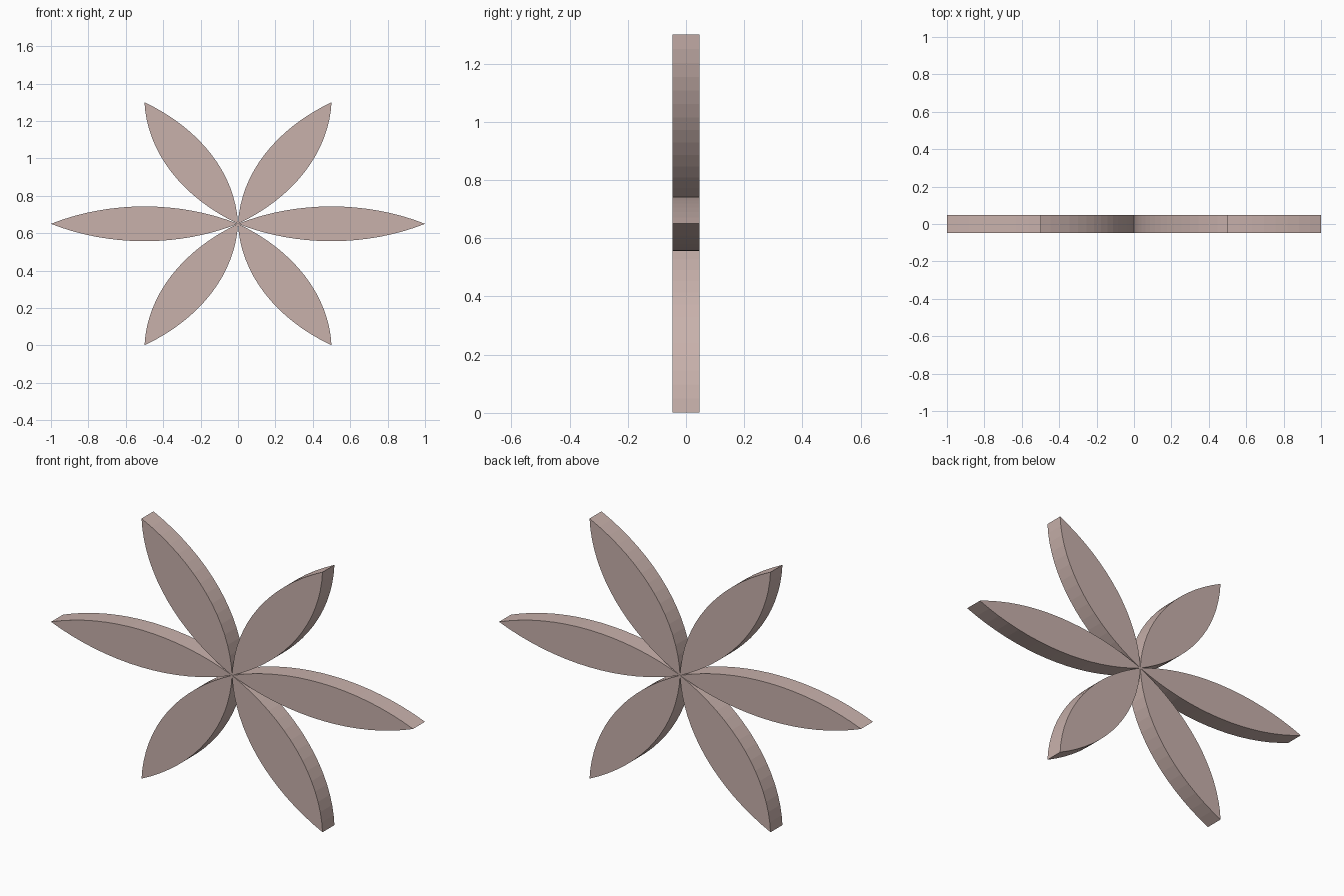
import bpy, bmesh, math

if "Cube" in bpy.data.objects:
    bpy.data.objects.remove(bpy.data.objects["Cube"])

CENTRE_Z = 0.65      # hub height
SQUASH = 0.75        # vertical flattening of the regular six-petal flower
HALF_DEPTH = 0.047
SAGITTA = 0.124      # half width of a petal of length 1
SEGMENTS = 16

mat = bpy.data.materials.new("dusty_rose")
mat.diffuse_color = (0.58, 0.44, 0.41, 1)
mat.use_nodes = True
mat.node_tree.nodes["Principled BSDF"].inputs["Base Color"].default_value = mat.diffuse_color


def arc_points():
    """Shallow circular arc from (0, 0) to (1, 0)."""
    half = 2 * math.atan(2 * SAGITTA)
    r = 0.5 / math.sin(half)
    pts = []
    for i in range(SEGMENTS + 1):
        a = -half + 2 * half * i / SEGMENTS
        pts.append((0.5 + r * math.sin(a), r * (math.cos(a) - math.cos(half))))
    return pts


def petal(name, angle):
    upper = arc_points()
    lower = [(u, -v) for u, v in reversed(upper[1:-1])]
    c, s = math.cos(angle), math.sin(angle)
    bm = bmesh.new()
    # lens-shaped outline, turned around the hub
    verts = [bm.verts.new((u * c - v * s, -HALF_DEPTH,
                           CENTRE_Z + SQUASH * (u * s + v * c)))
             for u, v in upper + lower]
    face = bm.faces.new(verts)
    # thickness
    ext = bmesh.ops.extrude_face_region(bm, geom=[face], use_keep_orig=True)
    moved = [g for g in ext["geom"] if isinstance(g, bmesh.types.BMVert)]
    bmesh.ops.translate(bm, verts=moved, vec=(0, 2 * HALF_DEPTH, 0))
    bmesh.ops.recalc_face_normals(bm, faces=bm.faces)
    mesh = bpy.data.meshes.new(name)
    bm.to_mesh(mesh)
    bm.free()
    mesh.materials.append(mat)
    obj = bpy.data.objects.new(name, mesh)
    bpy.context.collection.objects.link(obj)


# six petals around the hub
for k in range(6):
    petal(f"petal_{k + 1}", k * math.pi / 3)
